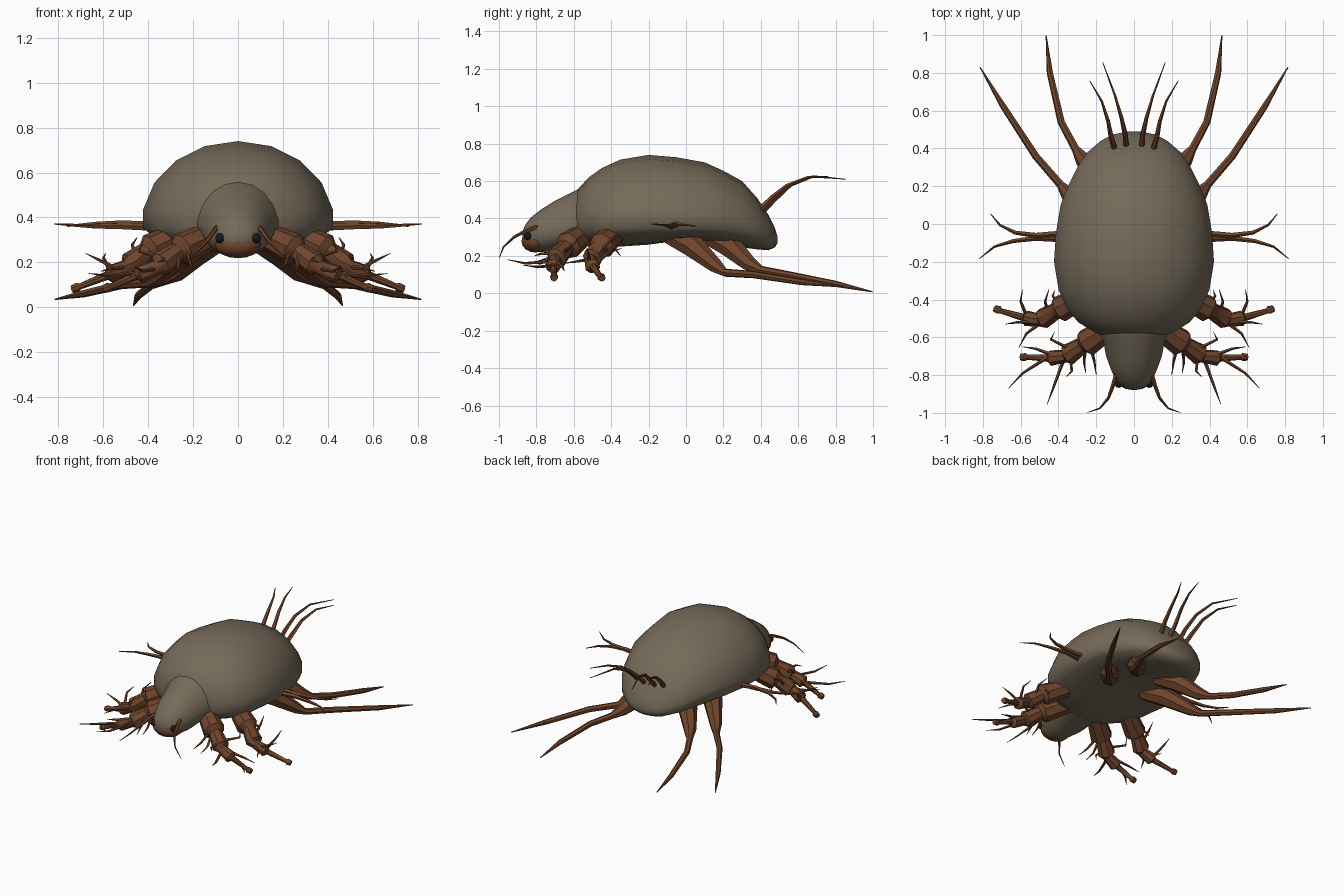
import bpy, bmesh, math
from mathutils import Vector


def material(name, rgb):
    m = bpy.data.materials.new(name)
    m.diffuse_color = (*rgb, 1)
    return m


SHELL = material("shell", (0.18, 0.145, 0.10))
BROWN = material("brown", (0.16, 0.06, 0.025))
BLACK = material("black", (0.01, 0.01, 0.012))


def skin(bm, rings):
    # bridge successive closed rings and cap both ends
    vs = [[bm.verts.new(p) for p in r] for r in rings]
    n = len(vs[0])
    for a, b in zip(vs, vs[1:]):
        for i in range(n):
            bm.faces.new((a[i], a[(i + 1) % n], b[(i + 1) % n], b[i]))
    bm.faces.new(vs[0][::-1])
    bm.faces.new(vs[-1])


def finish(name, bm, mat, angle=60, mirror=False):
    bmesh.ops.recalc_face_normals(bm, faces=bm.faces)
    me = bpy.data.meshes.new(name)
    bm.to_mesh(me)
    bm.free()
    ob = bpy.data.objects.new(name, me)
    bpy.context.collection.objects.link(ob)
    me.materials.append(mat)
    bpy.ops.object.select_all(action='DESELECT')
    ob.select_set(True)
    bpy.context.view_layer.objects.active = ob
    bpy.ops.object.shade_smooth_by_angle(angle=math.radians(angle))
    if mirror:
        ob.modifiers.new("Mirror", 'MIRROR').use_mirror_merge = False
    return ob


def shell(name, stations, n=18):
    # stations: y, half width, top z, widest z, bottom z
    rings = []
    for y, w, top, mid, bot in stations:
        ring = []
        for i in range(n):
            a = math.tau * i / n + math.pi / 2
            s = math.sin(a)
            ring.append((w * math.cos(a), y, mid + s * ((top - mid) if s > 0 else (mid - bot))))
        rings.append(ring)
    bm = bmesh.new()
    skin(bm, rings)
    return finish(name, bm, SHELL)


def tube(bm, path, sides=7):
    # path: x, y, z, radius
    pts = [Vector(p[:3]) for p in path]
    rings = []
    for i, p in enumerate(pts):
        t = (pts[min(i + 1, len(pts) - 1)] - pts[max(i - 1, 0)]).normalized()
        u = t.cross(Vector((0.1, 0.2, 1))).normalized()
        v = t.cross(u)
        rings.append([p + path[i][3] * (math.cos(a) * u + math.sin(a) * v)
                      for a in (math.tau * k / sides for k in range(sides))])
    skin(bm, rings)


def bristle(bm, pts, r):
    n = len(pts) - 1
    tube(bm, [(*p, r * (1 - 0.88 * (i / n) ** 1.3)) for i, p in enumerate(pts)], 5)


# body and head
shell("body", [
    (-.60, .13, .49, .40, .31), (-.575, .21, .56, .38, .27), (-.52, .30, .62, .38, .25),
    (-.45, .36, .67, .37, .24), (-.35, .405, .715, .37, .25), (-.20, .43, .74, .37, .26),
    (-.05, .42, .727, .36, .28), (.10, .395, .70, .36, .28), (.20, .355, .655, .36, .26),
    (.30, .305, .60, .35, .245), (.38, .25, .51, .33, .235), (.44, .18, .42, .31, .23),
    (.475, .11, .35, .29, .245), (.49, .03, .30, .285, .27)])
shell("head", [
    (-.875, .03, .33, .31, .28), (-.86, .065, .365, .31, .25), (-.83, .095, .405, .31, .225),
    (-.78, .12, .445, .32, .22), (-.70, .15, .495, .33, .225), (-.62, .165, .535, .35, .24),
    (-.55, .20, .57, .36, .25), (-.45, .22, .60, .37, .26)])

# snout and eyes
bm = bmesh.new()
bmesh.ops.create_uvsphere(bm, u_segments=14, v_segments=8, radius=1)
bmesh.ops.scale(bm, vec=(.105, .075, .06), verts=bm.verts)
bmesh.ops.translate(bm, vec=(0, -.805, .278), verts=bm.verts)
finish("snout", bm, BROWN)
bm = bmesh.new()
bmesh.ops.create_uvsphere(bm, u_segments=10, v_segments=6, radius=.023)
bmesh.ops.translate(bm, vec=(.08, -.845, .307), verts=bm.verts)
finish("eyes", bm, BLACK, mirror=True)

# front legs: cup shaped segments ending in a knob
foreleg = [(.12, -.54, .32, .06), (.25, -.63, .255, .075), (.27, -.64, .245, .045),
           (.345, -.69, .19, .058), (.36, -.70, .18, .034), (.44, -.71, .145, .042),
           (.455, -.71, .14, .02), (.565, -.705, .092, .014), (.575, -.705, .088, .022),
           (.60, -.705, .08, .018)]
second = [(.26, -.38, .32, .06), (.39, -.45, .255, .072), (.41, -.46, .245, .045),
          (.48, -.50, .19, .056), (.495, -.51, .18, .034), (.57, -.50, .145, .042),
          (.585, -.495, .14, .02), (.705, -.46, .092, .014), (.715, -.455, .088, .022),
          (.738, -.447, .08, .018)]
for name, path in (("foreleg_pair", foreleg), ("second_leg_pair", second)):
    bm = bmesh.new()
    tube(bm, path, 8)
    finish(name, bm, BROWN, 40, True)

# hind legs: fat thigh, long thin tapering shin
third = [(.14, -.08, .31, .055), (.24, .04, .25, .065), (.35, .16, .145, .04),
         (.39, .21, .11, .022), (.52, .36, .10, .02), (.69, .62, .06, .017),
         (.815, .83, .035, .003)]
hind = [(.08, .13, .30, .05), (.18, .24, .25, .065), (.27, .34, .155, .042),
        (.31, .40, .125, .022), (.385, .54, .10, .02), (.445, .80, .05, .017),
        (.465, .997, .008, .003)]
for name, path in (("third_leg_pair", third), ("hind_leg_pair", hind)):
    bm = bmesh.new()
    tube(bm, path, 7)
    finish(name, bm, BROWN, 40, True)

# spines on the front legs
bm = bmesh.new()
for pts in (
        [(.45, -.70, .15), (.59, -.79, .14), (.665, -.87, .15)],
        [(.37, -.71, .17), (.425, -.86, .16), (.46, -.955, .18)],
        [(.34, -.67, .22), (.33, -.78, .21), (.36, -.81, .20)],
        [(.44, -.69, .17), (.52, -.66, .14), (.59, -.65, .12)],
        [(.23, -.65, .25), (.21, -.73, .19), (.20, -.80, .17)],
        [(.26, -.67, .24), (.265, -.73, .18), (.255, -.79, .15)],
        [(.34, -.66, .22), (.44, -.61, .25), (.42, -.57, .30)],
        [(.49, -.52, .18), (.57, -.58, .17), (.61, -.655, .16)],
        [(.46, -.46, .22), (.47, -.41, .28), (.45, -.345, .31)],
        [(.57, -.48, .16), (.60, -.41, .22), (.59, -.345, .24)],
        [(.54, -.52, .17), (.62, -.52, .21), (.68, -.53, .24)],
        [(.40, -.42, .27), (.43, -.38, .24), (.42, -.35, .20)]):
    bristle(bm, pts, .011)
finish("leg_spines", bm, BROWN, 40, True)

# long bristles: antennae, sides and tail
groups = {
    "antennae": [[(.09, -.78, .36), (.11, -.85, .335), (.135, -.92, .30), (.18, -.975, .25),
                  (.245, -.998, .19)]],
    "side_bristles": [
        [(.38, -.05, .365), (.52, -.06, .372), (.63, -.045, .37), (.71, -.005, .365), (.76, .055, .36)],
        [(.38, -.08, .355), (.52, -.075, .36), (.64, -.09, .36), (.74, -.12, .365), (.82, -.185, .37)]],
    "tail_bristles": [
        [(.04, .40, .43), (.045, .47, .50), (.065, .56, .58), (.10, .68, .625), (.165, .855, .61)],
        [(.10, .39, .44), (.12, .46, .51), (.135, .54, .575), (.17, .65, .62), (.235, .76, .625)]]}
for name, lines in groups.items():
    bm = bmesh.new()
    for pts in lines:
        bristle(bm, pts, .013 if name == "antennae" else .017)
    finish(name, bm, BROWN, 40, True)
